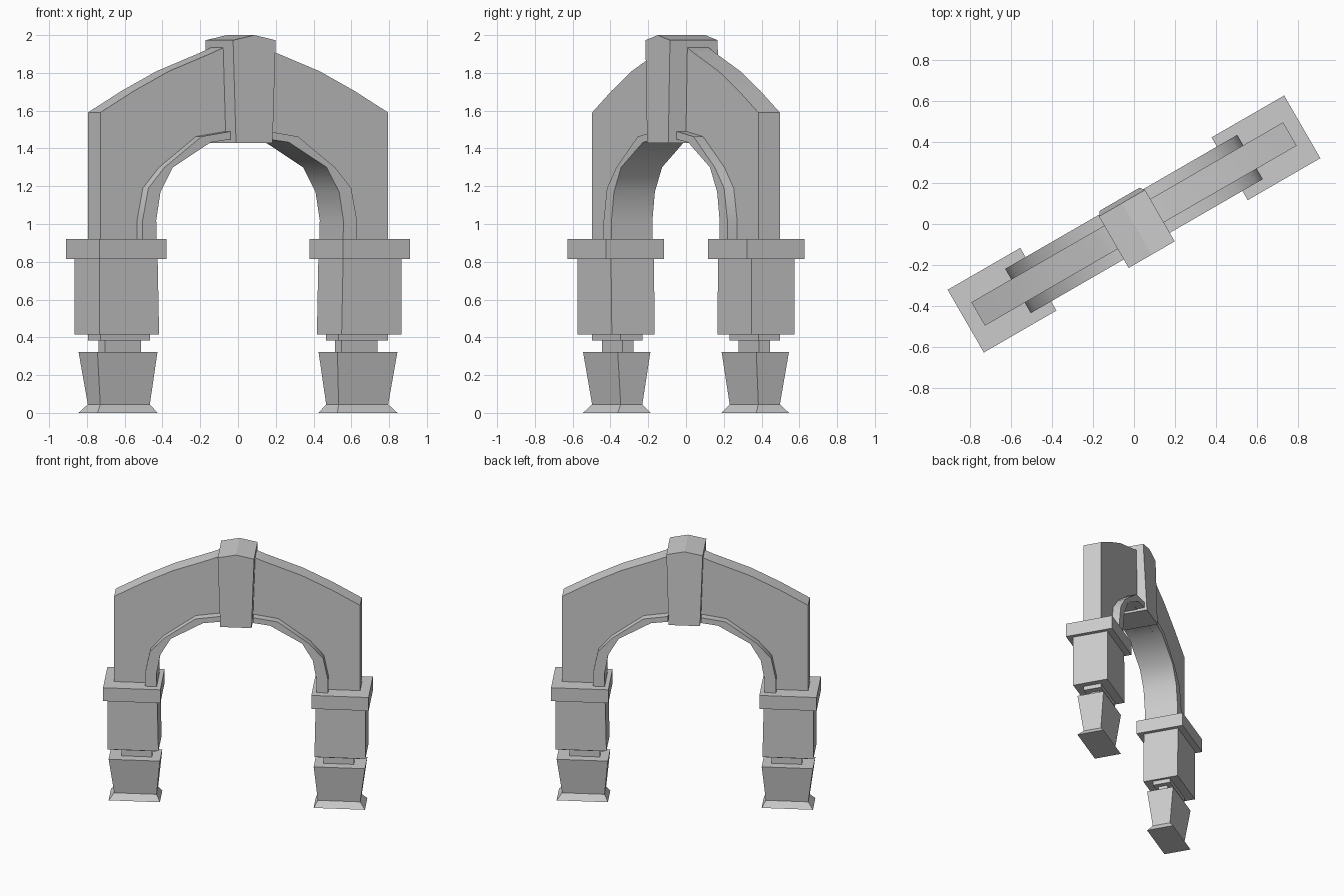
import bpy, bmesh, math

if "Cube" in bpy.data.objects:
    bpy.data.objects.remove(bpy.data.objects["Cube"])

TURN = math.radians(30)  # the arch stands diagonally across the frame


def finish(bm, name, mirror=False):
    bmesh.ops.recalc_face_normals(bm, faces=bm.faces)
    mesh = bpy.data.meshes.new(name)
    bm.to_mesh(mesh)
    bm.free()
    ob = bpy.data.objects.new(name, mesh)
    bpy.context.collection.objects.link(ob)
    ob.rotation_euler.z = TURN
    if mirror:
        mod = ob.modifiers.new("Mirror", 'MIRROR')
        mod.use_mirror_merge = False
    return ob


def loft(name, rings, mirror=True):
    """Stack of rectangles (x0, x1, y0, y1, z), capped at both ends."""
    bm = bmesh.new()
    loops = [[bm.verts.new(p) for p in ((a, c, z), (b, c, z), (b, d, z), (a, d, z))]
             for a, b, c, d, z in rings]
    for lo, hi in zip(loops, loops[1:]):
        for i in range(4):
            j = (i + 1) % 4
            bm.faces.new((lo[i], lo[j], hi[j], hi[i]))
    bm.faces.new(loops[0][::-1])
    bm.faces.new(loops[-1])
    return finish(bm, name, mirror)


def extrude(name, profile, y, mirror=False):
    """Closed x-z profile given thickness from -y to y."""
    bm = bmesh.new()
    face = bm.faces.new([bm.verts.new((x, -y, z)) for x, z in profile])
    new = bmesh.ops.extrude_face_region(bm, geom=[face])['geom']
    verts = [v for v in new if isinstance(v, bmesh.types.BMVert)]
    bmesh.ops.translate(bm, vec=(0, 2 * y, 0), verts=verts)
    return finish(bm, name, mirror)


# Legs: splayed foot, neck, pier block and capital
loft("foot", [(.55, .917, -.10, .10, 0), (.577, .88, -.066, .066, .045),
              (.55, .917, -.10, .10, .323)])
loft("neck", [(.613, .832, -.034, .034, .31), (.613, .832, -.034, .034, .39)])
loft("pier_block", [(.558, .923, -.131, .131, .415), (.567, .923, -.131, .131, .82)])
loft("capital", [(.54, .95, -.177, .177, .815), (.54, .95, -.177, .177, .92)])

# Main arch slab, running down through the piers
inner = [(.572, 1.02), (.546, 1.17), (.47, 1.30), (.24, 1.432), (.10, 1.448)]
outer = [(.88, .383), (.88, 1.59), (.673, 1.705), (.46, 1.809), (.193, 1.907), (.10, 1.945)]
half = inner[::-1] + [(.577, .383)] + outer
arch = extrude("arch_slab", half + [(-x, z) for x, z in reversed(half)], .066)

# Raised trim around the opening
trim_outer = [(.118, 1.49), (.295, 1.463), (.521, 1.30), (.62, 1.19), (.655, 1.02), (.655, .85)]
trim = extrude("arch_trim", [(.57, .85)] + inner[:-1] + [(.118, 1.448)] + trim_outer,
               .125, True)

# Keystone with a pitched top, deeper at the front
bm = bmesh.new()
section = [(-.112, 1.43), (.112, 1.43), (.13, 1.973), (0, 2.0), (-.13, 1.973)]
front = [bm.verts.new((x, -.173, z)) for x, z in section]
back = [bm.verts.new((x, .14 if z < 1.5 else .118, z)) for x, z in section]
bm.faces.new(front)
bm.faces.new(back[::-1])
for i in range(5):
    j = (i + 1) % 5
    bm.faces.new((front[i], front[j], back[j], back[i]))
finish(bm, "keystone")

# Soften the curved runs of the arch
for ob in (arch, trim):
    bpy.ops.object.select_all(action='DESELECT')
    ob.select_set(True)
    bpy.context.view_layer.objects.active = ob
    bpy.ops.object.shade_smooth_by_angle(angle=math.radians(35))
